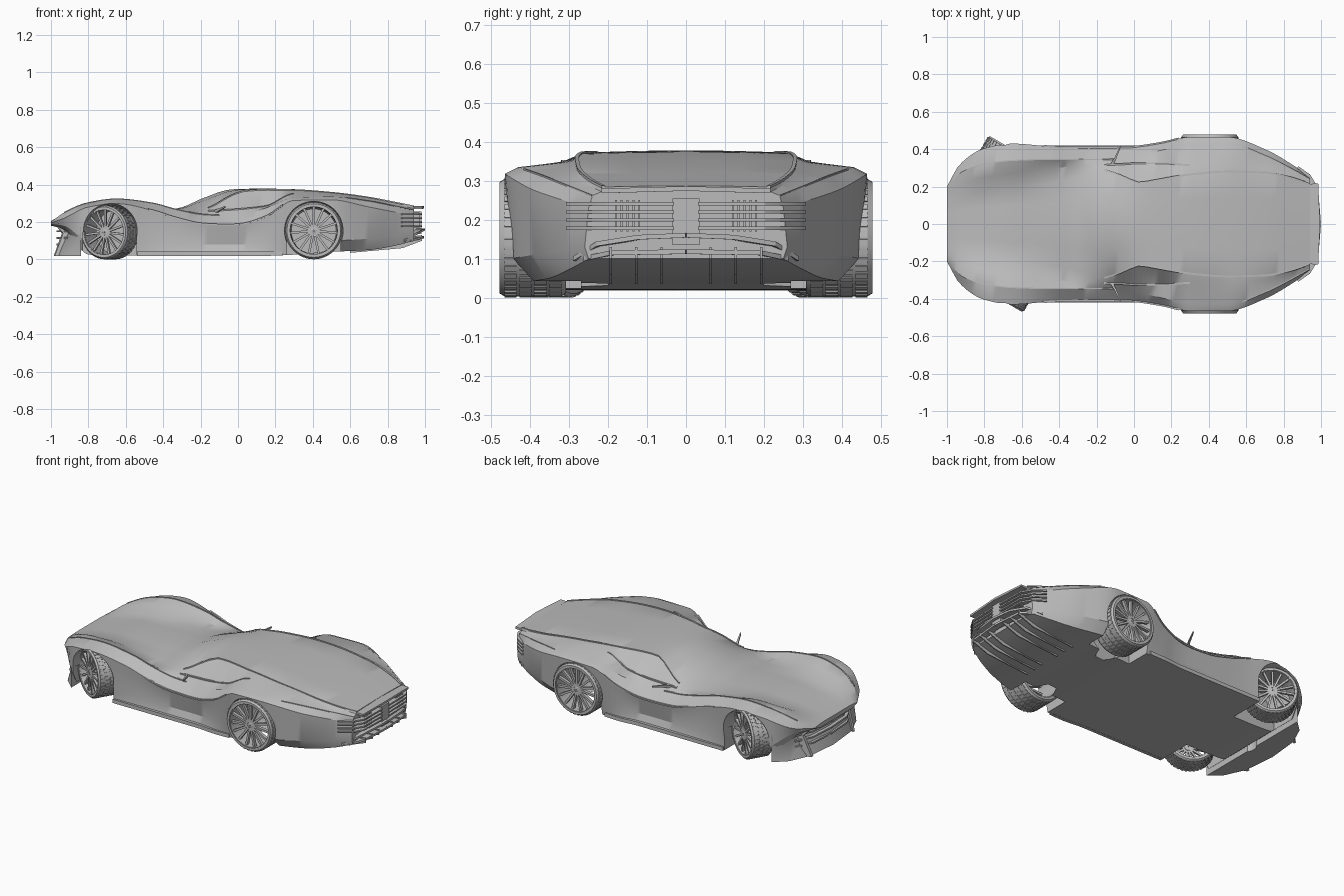
import bpy, bmesh
from math import pi, radians, sin, cos
from mathutils import Matrix, Vector

old = bpy.data.objects.get("Cube")
if old:
    bpy.data.objects.remove(old, do_unlink=True)

grey = bpy.data.materials.new("plain_grey")
grey.use_nodes = True
grey.diffuse_color = (0.5, 0.5, 0.5, 1)
grey.node_tree.nodes["Principled BSDF"].inputs["Base Color"].default_value = grey.diffuse_color
parts = []


def finish(name, bm, mirror=False):
    """Turn a bmesh into a named, coloured object, optionally mirrored across y."""
    bmesh.ops.recalc_face_normals(bm, faces=bm.faces)
    mesh = bpy.data.meshes.new(name)
    bm.to_mesh(mesh)
    bm.free()
    mesh.materials.append(grey)
    obj = bpy.data.objects.new(name, mesh)
    bpy.context.collection.objects.link(obj)
    if mirror:
        mod = obj.modifiers.new("mirror", 'MIRROR')
        mod.use_axis = (False, True, False)
    parts.append(obj)
    return obj


def loft(bm, rings, closed=False):
    """Bridge rings of points; cap the ends, or join last to first."""
    rows = [[bm.verts.new(p) for p in ring] for ring in rings]
    pairs = list(zip(rows, rows[1:]))
    if closed:
        pairs.append((rows[-1], rows[0]))
    else:
        bm.faces.new(rows[0])
        bm.faces.new(rows[-1][::-1])
    for a, b in pairs:
        for i in range(len(a)):
            j = (i + 1) % len(a)
            bm.faces.new((a[i], a[j], b[j], b[i]))


def sweep(name, path, wide, high, mirror=True, tip=1.0):
    """Rectangular bar along a path, tapering to the tip."""
    pts = [Vector(p) for p in path]
    rings = []
    for i, p in enumerate(pts):
        d = pts[min(i + 1, len(pts) - 1)] - pts[max(i - 1, 0)]
        side = Vector((d.y, -d.x, 0)).normalized()
        k = 1 + (tip - 1) * i / (len(pts) - 1)
        s, u = side * wide * k / 2, Vector((0, 0, high * k / 2))
        rings.append([p - s - u, p + s - u, p + s + u, p - s + u])
    bm = bmesh.new()
    loft(bm, rings)
    return finish(name, bm, mirror)


def plate(name, outline, y, thick, toe=0.0):
    """Upright plate cut from an x-z outline, mirrored to the other side."""
    bm = bmesh.new()
    loft(bm, [[(x, y + toe * (x + 1) + d, z) for x, z in outline] for d in (0, thick)])
    return finish(name, bm, True)


def box(bm, matrix, size):
    bmesh.ops.create_cube(bm, size=1, matrix=matrix @ Matrix.Diagonal((*size, 1)))


# Body character lines, one value per station along the length
STATIONS = [-1, -.93, -.8, -.65, -.45, -.34, -.18, -.05, .02, .15, .3, .5, .7, .85, .94]
spine_z = [.205, .23, .255, .272, .272, .272, .33, .372, .377, .378, .375, .36, .334, .305, .287]
deck_y = [.12, .15, .18, .2, .22, .24, .29, .25, .22, .24, .265, .28, .275, .245, .212]
deck_z = [.205, .232, .256, .268, .262, .255, .27, .335, .364, .373, .371, .357, .331, .302, .284]
waist_y = [.16, .21, .25, .27, .3, .305, .315, .32, .325, .325, .315, .315, .295, .255, .217]
waist_z = [.203, .245, .29, .302, .272, .252, .258, .265, .27, .285, .35, .348, .322, .292, .272]
fender_y = [.19, .27, .32, .34, .345, .345, .345, .35, .365, .395, .425, .43, .365, .29, .24]
fender_z = [.2, .25, .303, .323, .3, .27, .24, .235, .24, .275, .33, .335, .312, .282, .262]
side_y = [.2, .32, .405, .43, .415, .41, .41, .41, .415, .435, .465, .465, .4, .315, .25]
side_z = [.195, .22, .28, .298, .26, .225, .19, .185, .19, .23, .315, .318, .28, .25, .23]
low_y = [.19, .3, .4, .42, .4, .395, .39, .388, .39, .415, .44, .45, .39, .31, .26]
low_z = [.19, .18, .1, .1, .09, .08, .08, .08, .08, .09, .1, .1, .11, .12, .13]
base_y = [.15, .24, .37, .41, .41, .41, .41, .41, .41, .42, .42, .4, .35, .295, .25]
base_z = [.18, .16, .025, .02, .02, .02, .02, .02, .02, .02, .025, .04, .05, .075, .1]


def at(line, x):
    """Smooth value of a character line at x, without overshoot."""
    last = len(STATIONS) - 1
    i = max(k for k in range(last) if STATIONS[k] <= x)

    def rise(k):
        k = min(max(k, 0), last - 1)
        return (line[k + 1] - line[k]) / (STATIONS[k + 1] - STATIONS[k])

    def slope(k):
        a, b = rise(k - 1), rise(k)
        return 2 * a * b / (a + b) if a * b > 0 else 0
    h = STATIONS[i + 1] - STATIONS[i]
    t = (x - STATIONS[i]) / h
    s = t * t * (3 - 2 * t)
    bend = t * (1 - t) * ((1 - t) * slope(i) - t * slope(i + 1)) * h
    return line[i] * (1 - s) + line[i + 1] * s + bend


def section(x):
    top, ey, ez = at(spine_z, x), at(deck_y, x), at(deck_z, x)
    half = [(ey / 2, top * .75 + ez * .25), (ey, ez)]
    for ly, lz in ((waist_y, waist_z), (fender_y, fender_z), (side_y, side_z),
                   (low_y, low_z), (base_y, base_z)):
        half.append((at(ly, x), at(lz, x)))
    return [(x, 0, top)] + [(x, y, z) for y, z in half] + [(x, -y, z) for y, z in half[::-1]]


def body_line(ly, lz, x0, x1, lift=0.0, steps=24):
    xs = [x0 + (x1 - x0) * i / steps for i in range(steps + 1)]
    return [(x, at(ly, x), at(lz, x) + lift) for x in xs]


# Body shell with tapered wheel wells, open straight down below the axles
bm = bmesh.new()
span = STATIONS[-1] - STATIONS[0]
loft(bm, [section(STATIONS[0] + span * i / 72) for i in range(73)])
body = finish("body_shell", bm)
FRONT_X, REAR_X = -.685, .405
for x, inner, outer, reach in ((FRONT_X, .105, .182, .2), (REAR_X, .12, .181, .27)):
    for side in (-1, 1):
        cone, drop = bmesh.new(), bmesh.new()
        place = Matrix.Translation((x, side * .4, .15)) @ Matrix.Rotation(-side * pi / 2, 4, 'X')
        bmesh.ops.create_cone(cone, cap_ends=True, segments=48, radius1=inner, radius2=outer,
                              depth=.4, matrix=place)
        box(drop, Matrix.Translation((x, side * (reach + .2), .06)), (.285, .4, .17))
        for shape in (cone, drop):
            cutter = finish("wheel_well_cutter", shape)
            cutter.hide_render = True
            parts.remove(cutter)
            cut = body.modifiers.new("wheel_well", 'BOOLEAN')
            cut.operation, cut.solver, cut.object = 'DIFFERENCE', 'EXACT', cutter
            bpy.context.view_layer.objects.active = body
            bpy.ops.object.modifier_apply(modifier=cut.name)
            bpy.data.objects.remove(cutter, do_unlink=True)


# Wheels: lathed tyre with tread blocks, open rim with spokes
def wheel(name, x, y, radius, width, steer):
    w = width / 2
    place = Matrix.Translation((x, y, radius)) @ Matrix.Rotation(steer + (pi if y < 0 else 0), 4, 'Z')
    tyre, rim = bmesh.new(), bmesh.new()

    def lathe(bm, profile):
        turns = [i * pi / 24 for i in range(48)]
        loft(bm, [[(r * radius * sin(a), d * w, r * radius * cos(a)) for d, r in profile]
                  for a in turns], closed=True)
    lathe(tyre, [(-1, .84), (-1, .93), (-.85, .98), (.85, .98), (1, .93), (1, .84)])
    for i in range(40):
        for k in range(4):
            spin = Matrix.Rotation((i + k % 2 / 2) * pi / 20, 4, 'Y')
            box(tyre, spin @ Matrix.Translation((0, (k - 1.5) * w * .45, radius * .98)),
                (radius * .1, w * .37, radius * .035))
    lathe(rim, [(-.9, .8), (-.9, .85), (.95, .87), (.95, .82)])
    lathe(rim, [(.55, .02), (.55, .15), (.8, .13), (.85, .02)])
    for i in range(15):
        spin = Matrix.Rotation(i * pi * 2 / 15, 4, 'Y')
        box(rim, spin @ Matrix.Translation((0, w * .72, radius * .48)),
            (radius * .08, w * .22, radius * .74))
    for part, mesh in (("tyre", tyre), ("rim", rim)):
        finish(name + "_" + part, mesh).matrix_world = place


for side, tag in ((-1, "near"), (1, "far")):
    wheel("front_" + tag, FRONT_X, side * .345, .145, .13, radians(-30))
    wheel("rear_" + tag, REAR_X, side * .393, .154, .17, 0)

# Trim following the body lines
sweep("roof_rail", body_line(deck_y, deck_z, -.16, .94), .01, .007)
sweep("window_sill", body_line(waist_y, waist_z, -.16, .3), .01, .007)
sweep("shoulder_blade", body_line(side_y, side_z, -.48, .24), .01, .008)
sweep("front_fender_crease", body_line(fender_y, fender_z, -.93, -.1), .006, .005)
sweep("rear_fender_crease", body_line(fender_y, fender_z, .58, .94), .006, .004)
sweep("side_skirt", body_line(base_y, base_z, -.54, .24, .01), .02, .022)
sweep("mirror_blade", [(-.13, .3, .25), (-.1, .35, .265), (-.07, .42, .28)], .015, .02, tip=.4)

# Front bumper: recessed band wrapping from wheel to wheel
half = [(-.84, .385, 0), (-.91, .32, .15), (-.965, .2, .3)]
wrap = half + [(-.985, 0, .3)] + [(x, -y, k) for x, y, k in half[::-1]]
bm = bmesh.new()
loft(bm, [[(x + (-.84 - x) * k, y * (1 - k), z) for k, z in
           ((0, .018), (dent, .14), (0, .197), (.9, .2), (.9, .018))] for x, y, dent in wrap])
finish("front_bumper", bm)

# Nose: brow, grille bars and corner blades
brow = [(-.91, .31, .205), (-.95, .265, .2), (-.98, .18, .198), (-.99, 0, .198)]
sweep("nose_brow", brow, .02, .014)
for i in range(3):
    z = .08 + i * .035
    sweep("grille_bar", [(-.905, .26, z), (-.95, .16, z), (-.96, 0, z)], .02, .01)
blade = [(-.98, .018), (-.935, .14), (-.985, .195), (-.9, .2), (-.86, .1), (-.86, .018)]
plate("inner_corner_blade", blade, .18, .018, toe=.4)

# Tail: lip, wraparound slats, centre panel and bumper
sweep("tail_lip", [(.95, -.215, .274), (.96, 0, .28), (.95, .215, .274)], .07, .012, False)
for i in range(4):
    z = .178 + i * .021
    sweep("tail_slat", [(.87, .296, z), (.93, .255, z), (.965, .2, z), (.97, .03, z)], .03, .008)
for i in range(5):
    y = .12 + i * .015
    sweep("tail_louvre", [(.935, y, .21), (.97, y, .21)], .005, .08)
sweep("tail_panel", [(.935, 0, .195), (.98, 0, .195)], .07, .12, False)
sweep("rear_bumper", [(.88, .275, .1), (.94, .22, .138), (.97, .12, .155), (.98, 0, .16)], .04, .012)
sweep("diffuser_edge", [(.91, .25, .1), (.96, .19, .115), (.975, 0, .118)], .04, .012)

# Diffuser fins under the tail
fin = [(.6, .035), (.88, .06), (.985, .1), (.985, .13), (.6, .08)]
for i in range(3):
    plate("diffuser_fin", fin, .06 + i * .065, .006)

# Soft shading with crisp creases
bpy.ops.object.select_all(action='DESELECT')
for obj in parts:
    obj.select_set(True)
bpy.context.view_layer.objects.active = body
bpy.ops.object.shade_smooth_by_angle(angle=radians(28))
